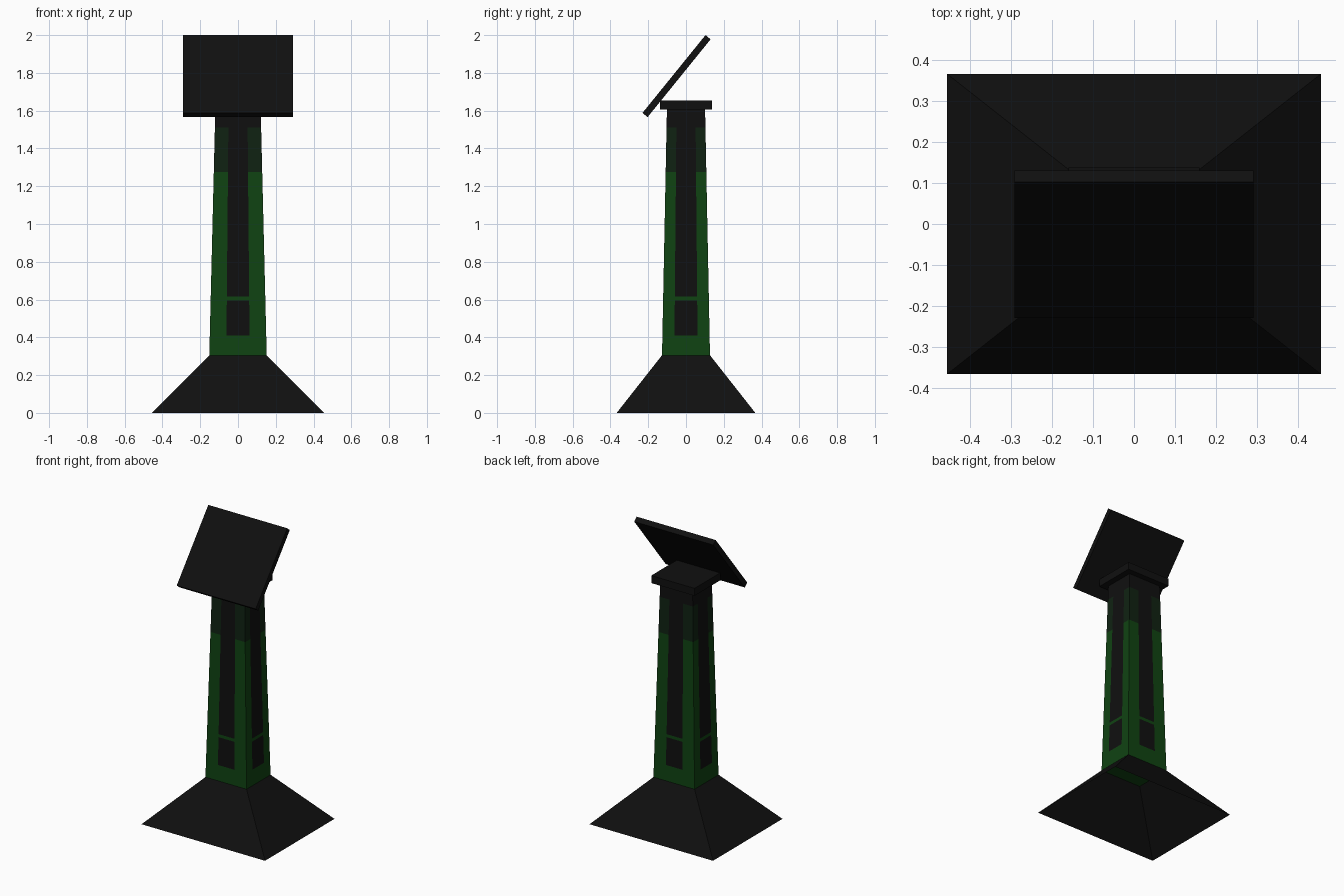
import bpy, bmesh, math
from mathutils import Matrix

cube = bpy.data.objects.get("Cube")
if cube:
    bpy.data.objects.remove(cube, do_unlink=True)


def material(name, colour):
    m = bpy.data.materials.new(name)
    m.use_nodes = True
    m.diffuse_color = (*colour, 1)
    m.node_tree.nodes["Principled BSDF"].inputs["Base Color"].default_value = (*colour, 1)
    return m


BLACK = material("black", (0.005, 0.005, 0.005))
GREEN = material("green", (0.005, 0.056, 0.006))
DARK_GREEN = material("dark green", (0.005, 0.016, 0.006))


def add_object(name, bm, *materials):
    mesh = bpy.data.meshes.new(name)
    bm.to_mesh(mesh)
    bm.free()
    for m in materials:
        mesh.materials.append(m)
    obj = bpy.data.objects.new(name, mesh)
    bpy.context.collection.objects.link(obj)
    return obj


def bridge(bm, low, high):
    n = len(low)
    return [bm.faces.new((low[i], low[(i + 1) % n], high[(i + 1) % n], high[i])) for i in range(n)]


def add_box(name, size, matrix):
    bm = bmesh.new()
    bmesh.ops.create_cube(bm, size=1, matrix=matrix @ Matrix.Diagonal((*size, 1)))
    return add_object(name, bm, BLACK)


# Flared base, open underneath and at the column
bm = bmesh.new()
rings = []
for x, y, z in ((0.457, 0.367, 0), (0.152, 0.127, 0.305)):
    rings.append([bm.verts.new((sx * x, sy * y, z)) for sx, sy in ((-1, -1), (1, -1), (1, 1), (-1, 1))])
bridge(bm, *rings)
add_object("base", bm, BLACK)

# Tapered column: each ring has the corners plus the edges of the middle strips
BOTTOM, TOP = 0.305, 1.61
STRIP_START, BAND_LOW, BAND_HIGH, SHADE_START, COLLAR_START = 0.41, 0.595, 0.615, 1.275, 1.51


def column_ring(bm, z):
    t = (z - BOTTOM) / (TOP - BOTTOM)
    x, y, s = 0.152 - 0.032 * t, 0.127 - 0.026 * t, 0.062 - 0.012 * t
    points = [(-x, -y), (-s, -y), (s, -y), (x, -y), (x, -s), (x, s)]
    points += [(-px, -py) for px, py in points]
    return [bm.verts.new((px, py, z)) for px, py in points]


bm = bmesh.new()
levels = (BOTTOM, STRIP_START, BAND_LOW, BAND_HIGH, SHADE_START, COLLAR_START, TOP)
rings = [column_ring(bm, z) for z in levels]
for z, low, high in zip(levels, rings, rings[1:]):
    for i, face in enumerate(bridge(bm, low, high)):
        strip = i % 3 == 1 and z >= STRIP_START and z != BAND_LOW
        if strip or z >= COLLAR_START:
            face.material_index = 1
        elif z >= SHADE_START:
            face.material_index = 2
bm.faces.new(reversed(rings[0]))
bm.faces.new(rings[-1]).material_index = 1
add_object("column", bm, GREEN, BLACK, DARK_GREEN)

# Cap plate and tilted display panel
add_box("cap", (0.32, 0.277, 0.05), Matrix.Translation((0, 0, 1.63)))
add_box("display_panel", (0.584, 0.53, 0.035),
        Matrix.Translation((0, -0.05, 1.783)) @ Matrix.Rotation(math.radians(51), 4, "X"))
